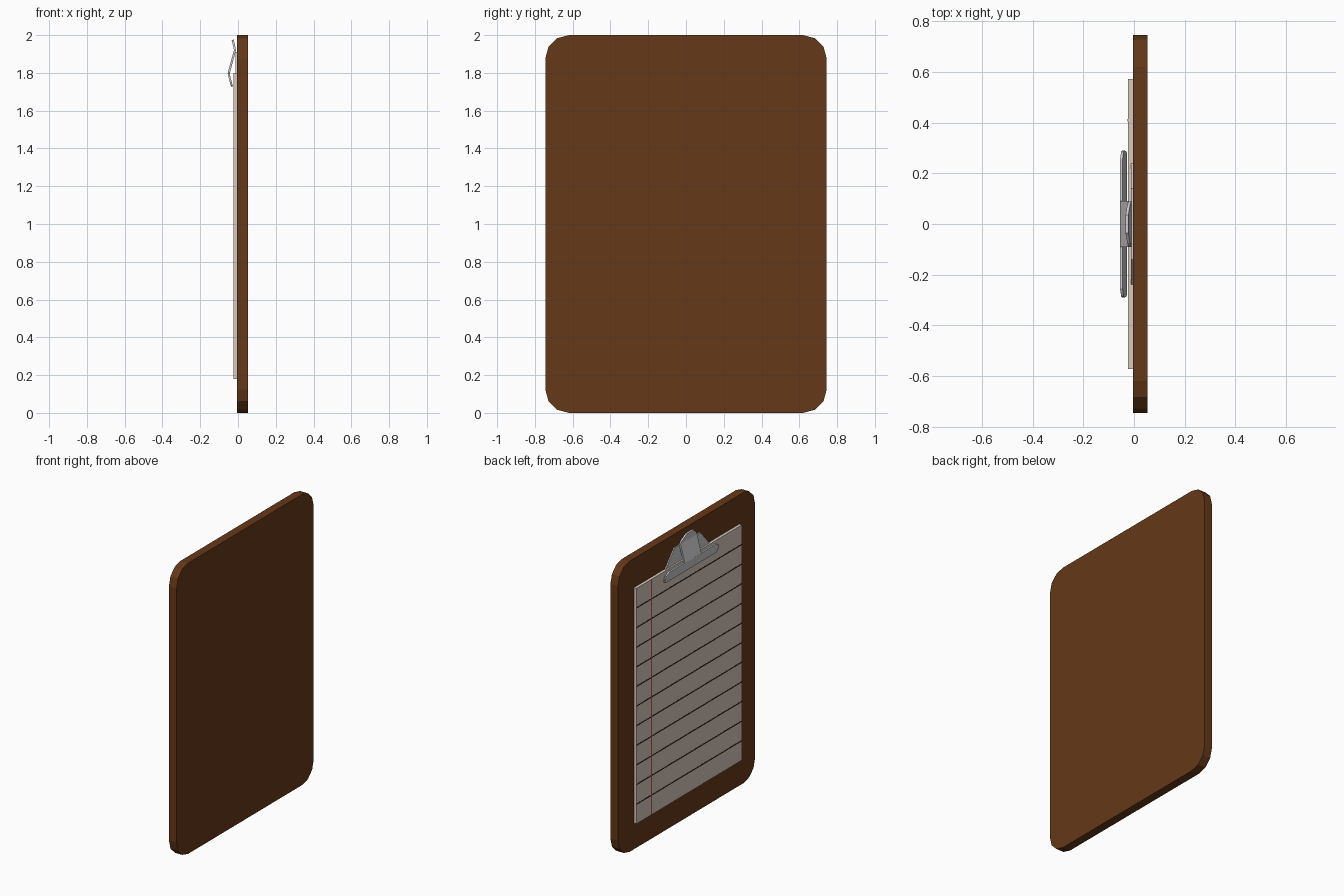
import bpy, bmesh, math

if "Cube" in bpy.data.objects:
    bpy.data.objects.remove(bpy.data.objects["Cube"])


def material(name, rgb):
    m = bpy.data.materials.new(name)
    m.diffuse_color = (*rgb, 1)
    m.use_nodes = True
    m.node_tree.nodes["Principled BSDF"].inputs["Base Color"].default_value = m.diffuse_color
    return m


def finish(name, bm, mat=None):
    bmesh.ops.recalc_face_normals(bm, faces=bm.faces)
    me = bpy.data.meshes.new(name)
    bm.to_mesh(me)
    bm.free()
    ob = bpy.data.objects.new(name, me)
    bpy.context.collection.objects.link(ob)
    if mat:
        me.materials.append(mat)
    return ob


def slab(name, outline, x0, x1, mat=None):
    """Extrude a (y, z) outline from x0 to x1."""
    bm = bmesh.new()
    face = bm.faces.new([bm.verts.new((x0, y, z)) for y, z in outline])
    ext = bmesh.ops.extrude_face_region(bm, geom=[face])
    verts = [v for v in ext["geom"] if isinstance(v, bmesh.types.BMVert)]
    bmesh.ops.translate(bm, verts=verts, vec=(x1 - x0, 0, 0))
    return finish(name, bm, mat)


def rect(y0, y1, z0, z1):
    return [(y0, z0), (y1, z0), (y1, z1), (y0, z1)]


def bent_plate(name, rows, thickness):
    """Sheet from rows of (x, z, half width), thickened both ways."""
    bm = bmesh.new()
    pairs = [[bm.verts.new((x, s * w, z)) for s in (-1, 1)] for x, z, w in rows]
    for (a, b), (c, d) in zip(pairs, pairs[1:]):
        bm.faces.new((a, b, d, c))
    ob = finish(name, bm)
    mod = ob.modifiers.new("thickness", "SOLIDIFY")
    mod.thickness = thickness
    mod.offset = 0
    return ob


brown = material("wood", (0.13, 0.04, 0.009))
cream = material("paper", (0.69, 0.59, 0.51))
dark = material("ink", (0.02, 0.015, 0.012))
red = material("margin_red", (0.5, 0.08, 0.05))

# Board with three-sided rounded corners
r = 0.125
outline = []
for i, (cy, cz) in enumerate([(0.62, 2 - r), (-0.62, 2 - r), (-0.62, r), (0.62, r)]):
    for k in range(4):
        a = math.radians(90 * i + 30 * k)
        outline.append((cy + r * math.cos(a), cz + r * math.sin(a)))
slab("board", outline, -0.004, 0.054, brown)

# Paper pad
PY, PZ0, PZ1, PX = 0.573, 0.18, 1.80, -0.0235
slab("paper", rect(-PY, PY, PZ0, PZ1), PX, -0.004, cream)

# Ruled lines and margin
step = (PZ1 - PZ0) / 12
for k in range(1, 12):
    z = PZ1 - k * step
    slab(f"ruled_line_{k}", rect(-PY, PY, z - 0.004, z + 0.004), PX - 0.001, PX + 0.001, dark)
slab("margin_line", rect(0.405, 0.415, PZ0, PZ1), PX - 0.0015, PX + 0.001, red)

# Clip: base plate, sloping arm with thumb tab, wide gripping lip
slab("clip_base", [(-0.238, 1.78), (0.238, 1.78), (0.238, 1.80), (0.14, 1.91),
                   (-0.14, 1.91), (-0.238, 1.80)], -0.012, -0.003)
bent_plate("clip_arm", [(-0.050, 1.795, 0.09), (-0.016, 1.92, 0.09),
                        (-0.021, 1.945, 0.075), (-0.028, 1.975, 0.035)], 0.011)
bent_plate("clip_lip", [(-0.050, 1.80, 0.255), (-0.046, 1.782, 0.285),
                        (-0.041, 1.762, 0.29), (-0.034, 1.735, 0.285),
                        (-0.032, 1.728, 0.275)], 0.010)
